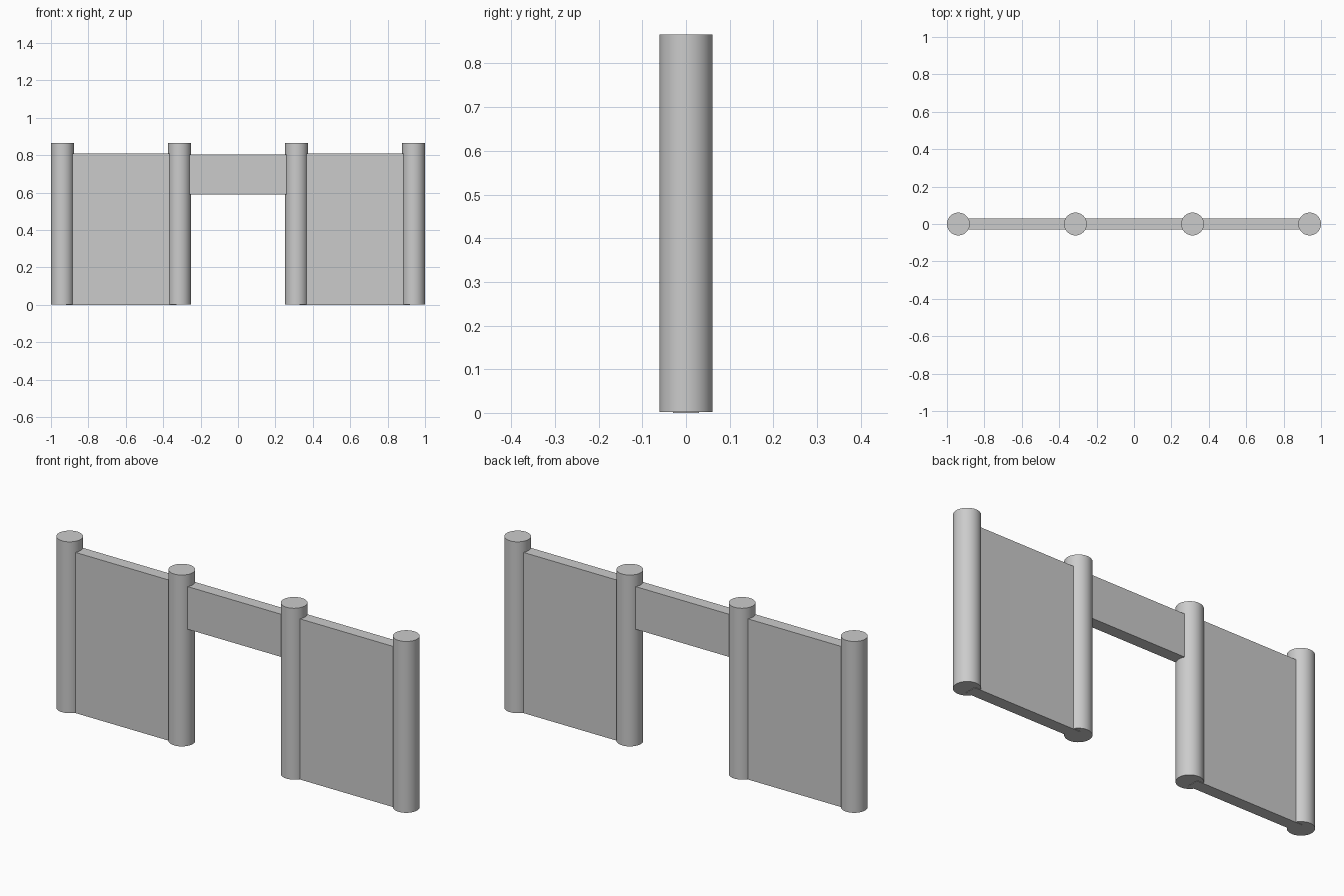
import bpy

if "Cube" in bpy.data.objects:
    bpy.data.objects.remove(bpy.data.objects["Cube"])

POST_R, POST_TOP = 0.061, 0.866


def post(name, x):
    bpy.ops.mesh.primitive_cylinder_add(vertices=48, radius=POST_R, depth=POST_TOP - 0.002,
                                        location=(x, 0, (POST_TOP + 0.002) / 2))
    bpy.context.object.name = name
    bpy.ops.object.shade_smooth_by_angle()


def board(name, x0, x1, z0, z1, thickness=0.06):
    bpy.ops.mesh.primitive_cube_add(size=1, location=((x0 + x1) / 2, 0, (z0 + z1) / 2))
    ob = bpy.context.object
    ob.name = name
    ob.scale = (x1 - x0, thickness, z1 - z0)
    bpy.ops.object.transform_apply(location=False, rotation=False, scale=True)


# Round posts and the solid fence panels, mirrored left and right
for side, s in (("left", -1), ("right", 1)):
    post(f"outer_post_{side}", s * 0.939)
    post(f"inner_post_{side}", s * 0.313)
    a, b = sorted((s * 0.33, s * 0.92))
    board(f"fence_panel_{side}", a, b, 0.0, 0.81)

# Beam spanning the opening
board("opening_beam", -0.295, 0.295, 0.59, 0.805)
